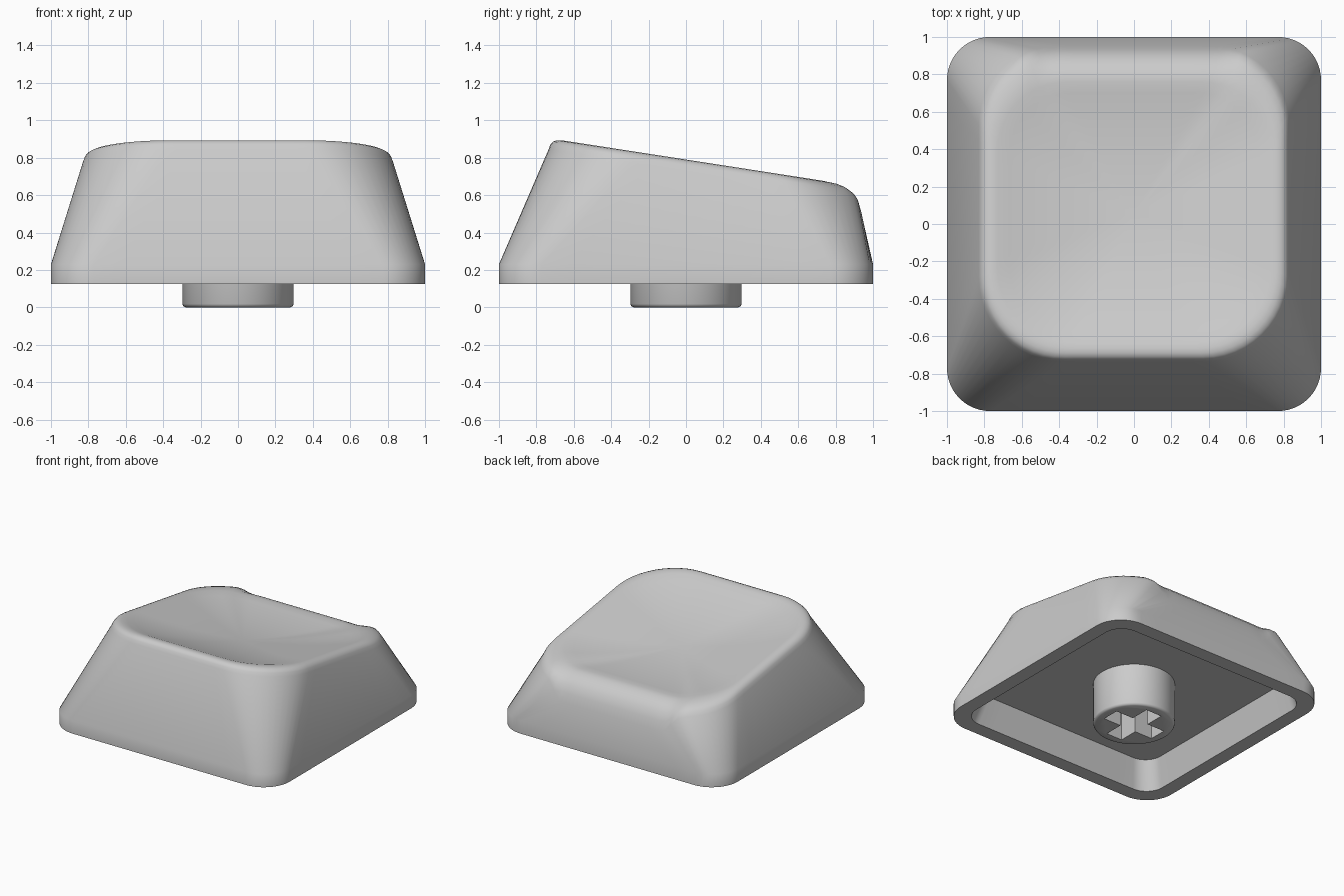
import bpy, bmesh, math

if "Cube" in bpy.data.objects:
    bpy.data.objects.remove(bpy.data.objects["Cube"])

grey = bpy.data.materials.new("light_grey_plastic")
grey.use_nodes = True
colour = (0.6, 0.6, 0.6, 1)
grey.diffuse_color = colour
grey.node_tree.nodes["Principled BSDF"].inputs["Base Color"].default_value = colour


def outline(hx, yf, yb, rf, rb, arc=12, side=10):
    """Rounded rectangle, counter-clockwise from the back right corner."""
    pts = []
    corners = [(1, 1, 0), (-1, 1, 90), (-1, -1, 180), (1, -1, 270)]
    for sx, sy, start in corners:
        r = rb if sy > 0 else rf
        cx, cy = sx * (hx - r), (yb - r) if sy > 0 else (yf + r)
        for i in range(arc + 1):
            a = math.radians(start + 90 * i / arc)
            pts.append((cx + r * math.cos(a), cy + r * math.sin(a)))
    # Subdivide the straight sides
    full = []
    for i, p in enumerate(pts):
        full.append(p)
        if i % (arc + 1) == arc:
            q = pts[(i + 1) % len(pts)]
            full += [(p[0] + (q[0] - p[0]) * k / side, p[1] + (q[1] - p[1]) * k / side)
                     for k in range(1, side)]
    return full


def top_plane(y):
    return 0.79 - 0.155 * y


def back_weight(x, y):
    """One along the middle of the back edge, fading out at its corners."""
    t = min(max((0.6 - abs(x)) / 0.16, 0), 1)
    return t * t * (3 - 2 * t) if y > 0.3 else 0


def add_object(name, bm, angle):
    bmesh.ops.recalc_face_normals(bm, faces=bm.faces)
    mesh = bpy.data.meshes.new(name)
    bm.to_mesh(mesh)
    bm.free()
    mesh.materials.append(grey)
    obj = bpy.data.objects.new(name, mesh)
    bpy.context.collection.objects.link(obj)
    bpy.ops.object.select_all(action="DESELECT")
    bpy.context.view_layer.objects.active = obj
    obj.select_set(True)
    if angle:
        bpy.ops.object.shade_smooth_by_angle(angle=math.radians(angle))
    return obj


# Cap: hollow underside, skirt, sloping walls, rounded rim and dished top
rings = []
for hx, yf, yb, r, z in [(0.82, -0.82, 0.86, 0.14, 0.34), (0.885, -0.885, 0.885, 0.15, 0.125),
                         (1, -1, 1, 0.23, 0.125), (1, -1, 1, 0.23, 0.23)]:
    rings.append([(x, y, z) for x, y in outline(hx, yf, yb, r, r)])

# Rim: side inset, back edge, drop at the sides, height along the back
for inset, yb, drop, back_z in [(0, 0.95, 0.06, 0.45), (0.01, 0.93, 0.032, 0.52),
                                (0.025, 0.9, 0.014, 0.58), (0.045, 0.86, 0.004, 0.62),
                                (0.07, 0.81, 0, 0.648), (0.1, 0.76, 0.004, 0.655)]:
    ring = []
    for x, y in outline(0.83 - inset, -0.735 + inset, yb, 0.45 - inset / 2, 0.42 - inset / 2):
        w = back_weight(x, y)
        ring.append((x, y, (top_plane(y) - drop) * (1 - w) + back_z * w))
    rings.append(ring)

# Dish: the rim shrinks to the centre while sinking below the top plane
rim, mid_y, depth = rings[-1], 0.06, 0.1
for step in range(11, 0, -1):
    t = step / 12
    ring = []
    for x, y, z in rim:
        ny = mid_y + t * (y - mid_y)
        ring.append((x * t, ny, top_plane(ny) + (z - top_plane(y)) * t * t - depth * (1 - t * t)))
    rings.append(ring)

bm = bmesh.new()
loops = [[bm.verts.new(p) for p in ring] for ring in rings]
count = len(loops[0])
for a, b in zip(loops, loops[1:]):
    for i in range(count):
        j = (i + 1) % count
        bm.faces.new((a[i], a[j], b[j], b[i]))
bm.faces.new(loops[0])
centre = bm.verts.new((0, mid_y, top_plane(mid_y) - depth))
for i in range(count):
    bm.faces.new((loops[-1][i], loops[-1][(i + 1) % count], centre))
add_object("keycap_shell", bm, 40)

# Stem: round post with a softened lower edge
bm = bmesh.new()
profile = [(0.28, 0), (0.292, 0.006), (0.298, 0.018), (0.298, 0.36)]
segments = 64
stem = [[bm.verts.new((r * math.cos(math.tau * i / segments),
                       r * math.sin(math.tau * i / segments), z))
         for i in range(segments)] for r, z in profile]
for a, b in zip(stem, stem[1:]):
    for i in range(segments):
        j = (i + 1) % segments
        bm.faces.new((a[i], a[j], b[j], b[i]))
bm.faces.new(stem[0])
bm.faces.new(stem[-1])
post = add_object("stem", bm, 0)

# Cross-shaped socket cut into the stem
bm = bmesh.new()
arm, half = 0.225, 0.07
quarter = [(arm, -half), (arm, half), (half, half)]
cross = []
for k in range(4):
    c, s = round(math.cos(k * math.pi / 2)), round(math.sin(k * math.pi / 2))
    cross += [(x * c - y * s, x * s + y * c) for x, y in quarter]
base = bm.faces.new([bm.verts.new((x, y, -0.1)) for x, y in cross])
extruded = bmesh.ops.extrude_face_region(bm, geom=[base])
for v in extruded["geom"]:
    if isinstance(v, bmesh.types.BMVert):
        v.co.z = 0.335
cutter = add_object("socket_cutter", bm, 0)
cutter.hide_render = True

cut = post.modifiers.new("socket", "BOOLEAN")
cut.operation = "DIFFERENCE"
cut.solver = "EXACT"
cut.object = cutter
bpy.ops.object.select_all(action="DESELECT")
bpy.context.view_layer.objects.active = post
post.select_set(True)
bpy.ops.object.modifier_apply(modifier=cut.name)
bpy.data.objects.remove(cutter)
bpy.ops.object.shade_smooth_by_angle(angle=math.radians(40))
